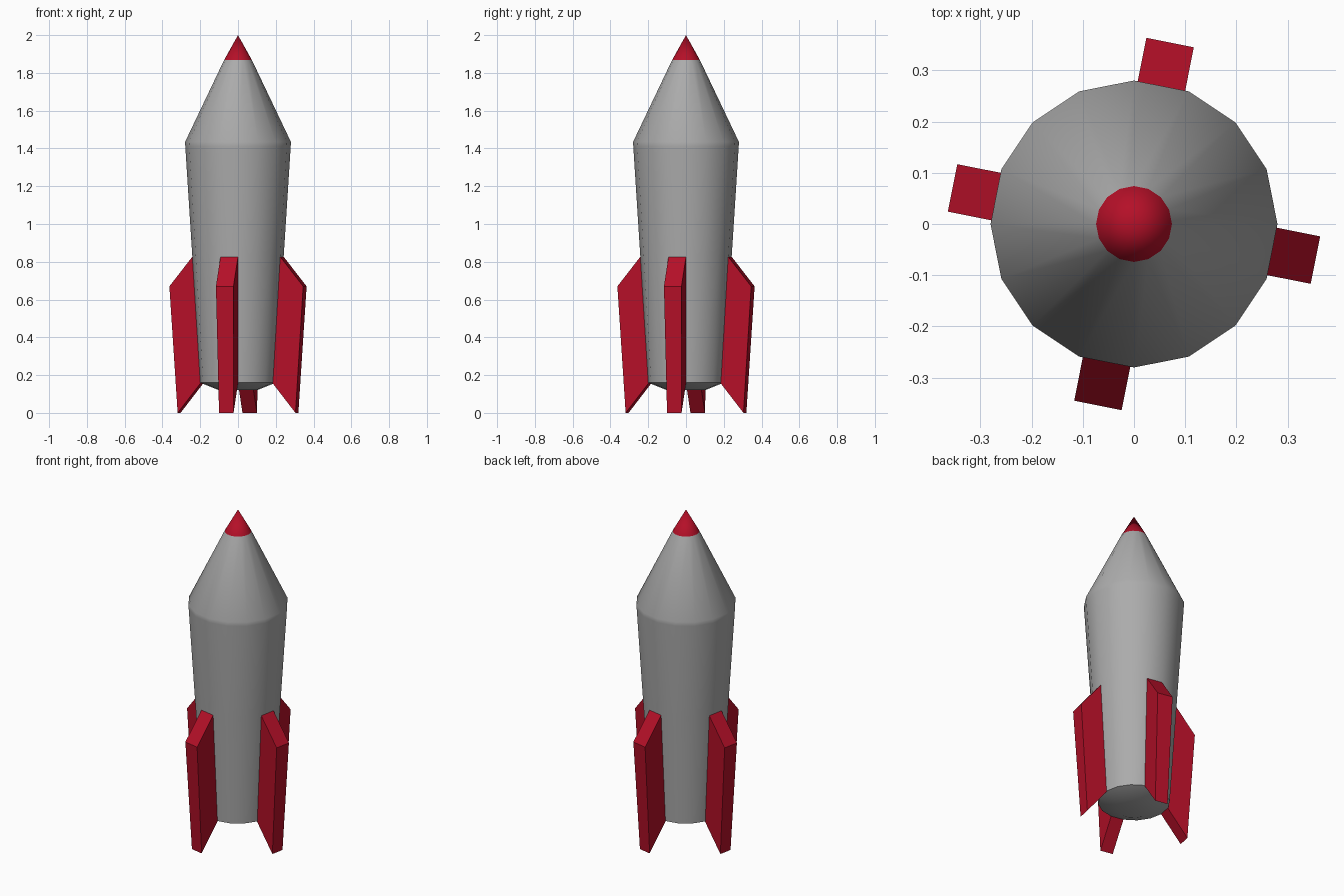
import bpy, bmesh, math

if "Cube" in bpy.data.objects:
    bpy.data.objects.remove(bpy.data.objects["Cube"])

SIDES = 16


def material(name, rgb):
    m = bpy.data.materials.new(name)
    m.diffuse_color = (*rgb, 1)
    m.use_nodes = True
    m.node_tree.nodes["Principled BSDF"].inputs["Base Color"].default_value = m.diffuse_color
    return m


grey = material("hull grey", (0.41, 0.41, 0.41))
red = material("trim red", (0.46, 0.005, 0.021))


def finish(name, bm, mats, smooth):
    bmesh.ops.recalc_face_normals(bm, faces=bm.faces)
    me = bpy.data.meshes.new(name)
    bm.to_mesh(me)
    bm.free()
    ob = bpy.data.objects.new(name, me)
    bpy.context.collection.objects.link(ob)
    for m in mats:
        me.materials.append(m)
    if smooth:
        bpy.ops.object.select_all(action='DESELECT')
        ob.select_set(True)
        bpy.context.view_layer.objects.active = ob
        bpy.ops.object.shade_smooth_by_angle(angle=math.radians(35))
    return ob


# Hull: lathed profile (radius, height), poles at both ends
profile = [(0, 0.13), (0.10, 0.12), (0.20, 0.16), (0.242, 0.83), (0.279, 1.41),
           (0.28, 1.435), (0.074, 1.867), (0, 2.0)]
bm = bmesh.new()
rings = []
for r, z in profile:
    if r == 0:
        rings.append([bm.verts.new((0, 0, z))] * SIDES)
    else:
        rings.append([bm.verts.new((r * math.cos(math.tau * i / SIDES),
                                    r * math.sin(math.tau * i / SIDES), z))
                      for i in range(SIDES)])
for a, b in zip(rings, rings[1:]):
    for i in range(SIDES):
        j = (i + 1) % SIDES
        quad = list(dict.fromkeys((a[i], a[j], b[j], b[i])))
        f = bm.faces.new(quad)
        # nose tip is red
        f.material_index = 1 if min(v.co.z for v in quad) > 1.8 else 0
finish("hull", bm, [grey, red], True)

# Fins: swept-down slabs growing out of every fourth hull side
# outline as (distance from axis, height, half width)
outline = [(0.190, 0.163, 0.039), (0.318, 0.0, 0.039),
           (0.361, 0.67, 0.0472), (0.232, 0.833, 0.0472)]
for k in range(4):
    ang = math.radians(-11.25 + 90 * k)
    c, s = math.cos(ang), math.sin(ang)
    bm = bmesh.new()
    sides = [[bm.verts.new((d * c - e * w * s, d * s + e * w * c, z))
              for d, z, w in outline] for e in (-1, 1)]
    bm.faces.new(sides[0])
    bm.faces.new(sides[1][::-1])
    for i in range(4):
        j = (i + 1) % 4
        bm.faces.new((sides[0][i], sides[1][i], sides[1][j], sides[0][j]))
    finish(f"fin_{k + 1}", bm, [red], False)
